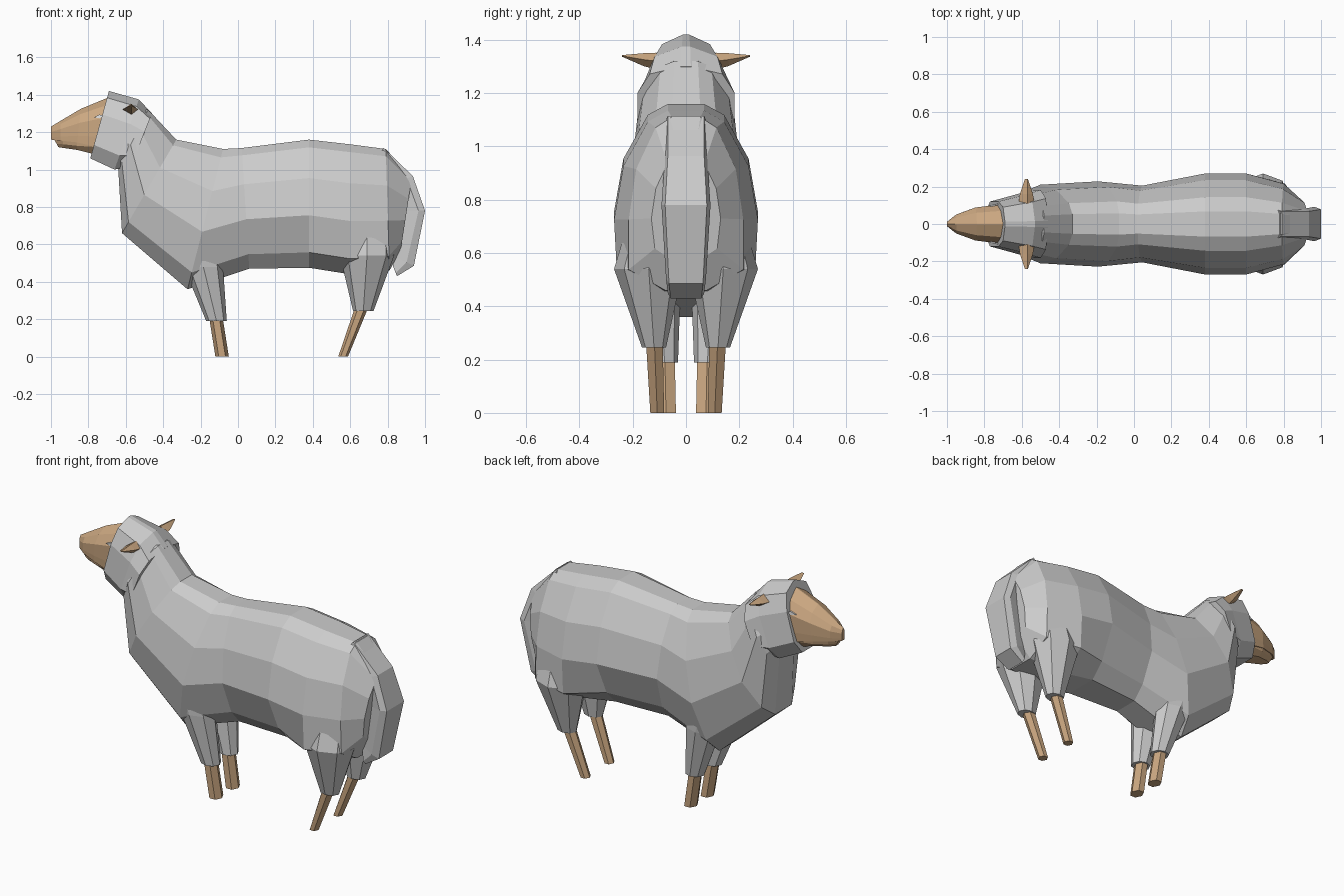
import bpy, bmesh, math
from mathutils import Vector

if "Cube" in bpy.data.objects:
    bpy.data.objects.remove(bpy.data.objects["Cube"])


def material(name, rgb):
    m = bpy.data.materials.new(name)
    m.diffuse_color = (*rgb, 1)
    m.use_nodes = True
    m.node_tree.nodes["Principled BSDF"].inputs["Base Color"].default_value = m.diffuse_color
    return m


WOOL = material("grey wool", (0.60, 0.60, 0.60))
SKIN = material("tan skin", (0.60, 0.39, 0.22))
EYE = material("pale eye", (0.85, 0.85, 0.85))


def loft(name, rings, mat):
    """Skin a list of closed rings with flat faces and cap both ends."""
    bm = bmesh.new()
    loops = [[bm.verts.new(p) for p in r] for r in rings]
    n = len(loops[0])
    for a, b in zip(loops, loops[1:]):
        for i in range(n):
            j = (i + 1) % n
            bm.faces.new((a[i], a[j], b[j], b[i]))
    bm.faces.new(loops[0])
    bm.faces.new(loops[-1])
    bmesh.ops.recalc_face_normals(bm, faces=bm.faces)
    me = bpy.data.meshes.new(name)
    bm.to_mesh(me)
    bm.free()
    me.materials.append(mat)
    ob = bpy.data.objects.new(name, me)
    bpy.context.collection.objects.link(ob)
    return ob


def slice_ring(station, shape):
    """Symmetric ring in a slanted slice: top point, bottom point, half width."""
    xt, zt, xb, zb, w = station
    half = [Vector((xt + (xb - xt) * t, w * f, zt + (zb - zt) * t)) for t, f in shape]
    return half + [Vector((p.x, -p.y, p.z)) for p in reversed(half)]


def limb_ring(z, cx, rx, cy, ry, n):
    """Horizontal polygon ring for a leg."""
    return [(cx + rx * math.cos(math.tau * i / n),
             cy + ry * math.sin(math.tau * i / n), z) for i in range(n)]


def mirrored(ob):
    m = ob.modifiers.new("Mirror", 'MIRROR')
    m.use_axis = (False, True, False)
    m.use_mirror_merge = False
    return ob


def body_shape(low):
    """Body cross-section; low sets how full the lower flank is."""
    return [(0, .25), (.06, .53), (.30, .87), (.59, 1), (.88, low), (1, .36)]


# Woolly body: slanted stations from neck to rump, each with its flank fullness
body = [(-.56, 1.33, -.66, 1.04, .13, .7),
        (-.48, 1.32, -.64, 1.0, .18, .85),
        (-.33, 1.16, -.62, .66, .21, .72),
        (-.08, 1.11, -.27, .36, .228, .76),
        (.02, 1.115, .06, .47, .205, .68),
        (.38, 1.16, .38, .475, .27, .66),
        (.60, 1.135, .60, .44, .27, .96),
        (.79, 1.11, .81, .46, .215, 1.0),
        (.93, .96, .87, .57, .13, .9)]
loft("woolly_body", [slice_ring(s[:5], body_shape(s[5])) for s in body], WOOL)

# Wool hood around the face
HOOD = [(0, .1), (.10, .75), (.35, 1), (.8, 1), (1, .6)]
hood = [(-.69, 1.42, -.79, 1.06, .12),
        (-.53, 1.375, -.66, 1.00, .157),
        (-.46, 1.30, -.57, 1.02, .182)]
loft("wool_hood", [slice_ring(s, HOOD) for s in hood], WOOL)

# Face above the mouth line, and the jaw below it
FACE = [(0, .03), (.16, .68), (.42, 1), (.8, .97), (1, .92)]
face = [(-1.0, 1.23, -1.0, 1.16, .012),
        (-.95, 1.26, -.95, 1.155, .051),
        (-.84, 1.325, -.86, 1.145, .088),
        (-.67, 1.395, -.75, 1.12, .106)]
loft("face", [slice_ring(s, FACE) for s in face], SKIN)
JAW = [(0, 1), (.6, .9), (1, .55)]
jaw = [(-.985, 1.165, -.96, 1.12, .018),
       (-.94, 1.165, -.93, 1.115, .050),
       (-.86, 1.16, -.86, 1.105, .081),
       (-.73, 1.18, -.76, 1.08, .100)]
loft("jaw", [slice_ring(s, JAW) for s in jaw], SKIN)

# Eyes: thin slivers lying on the cheeks
eye = [(-.77, 1.280), (-.74, 1.294), (-.718, 1.288), (-.74, 1.274)]
mirrored(loft("eye", [[(x, y + (x + .74) * .2, z) for x, z in eye]
                      for y in (.098, .106)], EYE))

# Ears: small pointed wedges straight out to the sides
ear = [(.11, .042, .032, 1.32), (.16, .035, .024, 1.326), (.24, .008, .003, 1.34)]
mirrored(loft("ear", [[(-.575 + dx, y, z), (-.57, y, z + dz),
                       (-.575 - dx, y, z), (-.57, y, z - dz)]
                      for y, dx, dz, z in ear], SKIN))

# Woolly tail hugging the rump
TAIL = [(0, .85), (.35, 1), (1, .8)]
tail = [(.78, 1.115, .72, 1.04, .08),
        (.935, .965, .84, .93, .08),
        (1.0, .78, .90, .78, .092),
        (.94, .485, .83, .54, .075),
        (.85, .43, .83, .48, .068)]
loft("tail", [slice_ring(s, TAIL) for s in tail], WOOL)

# Upper legs in wool, then bare shanks: z, centre x, half length, centre y, half width
legs = {
    "front": ([(.68, -.24, .17, .11, .08), (.48, -.185, .105, .10, .08),
               (.19, -.115, .055, .08, .05)],
              [(.24, -.123, .036, .08, .043), (0, -.085, .036, .075, .043)]),
    "hind": ([(.74, .69, .13, .12, .09), (.54, .69, .145, .14, .13),
              (.245, .67, .055, .12, .045)],
             [(.30, .675, .037, .12, .037), (0, .562, .026, .108, .030)]),
}
for name, (wool, shank) in legs.items():
    mirrored(loft(name + "_leg_wool", [limb_ring(*r, 8) for r in wool], WOOL))
    mirrored(loft(name + "_lower_leg", [limb_ring(*r, 6) for r in shank], SKIN))
